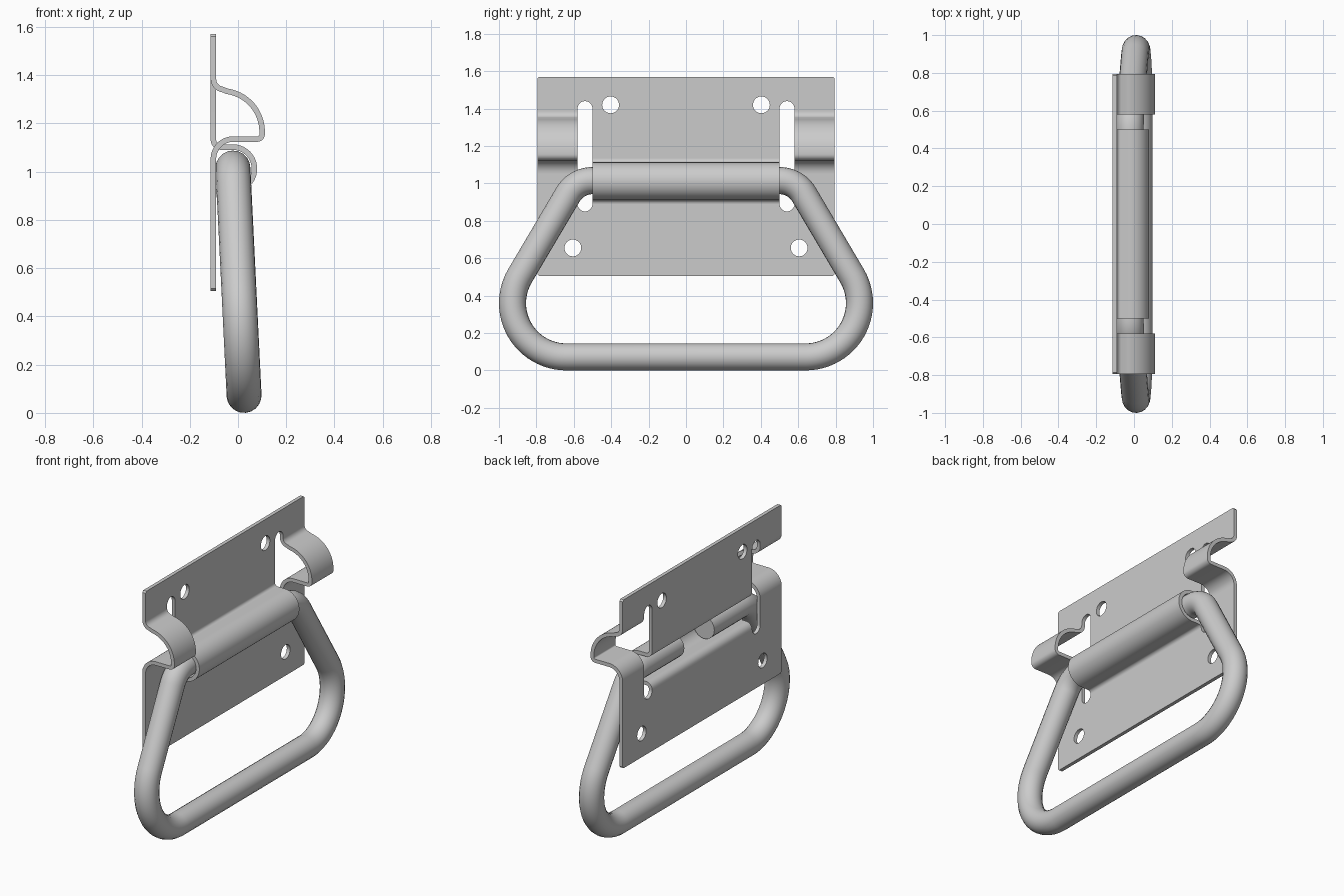
import bpy, bmesh
from math import cos, sin, radians, pi
from mathutils import Vector

if "Cube" in bpy.data.objects:
    bpy.data.objects.remove(bpy.data.objects["Cube"])

T = 0.0115          # half sheet thickness
PX = -0.102         # mid plane of the sheet


def arc(cx, cy, r, a0, a1, n):
    return [(cx + r * cos(radians(a0 + (a1 - a0) * i / n)),
             cy + r * sin(radians(a0 + (a1 - a0) * i / n))) for i in range(n + 1)]


def finish(ob, convert=False):
    bpy.ops.object.select_all(action='DESELECT')
    ob.select_set(True)
    bpy.context.view_layer.objects.active = ob
    if convert:
        bpy.ops.object.convert(target='MESH')
    bpy.ops.object.shade_smooth_by_angle(angle=radians(35))


def add_curve(name, dims):
    cu = bpy.data.curves.new(name, 'CURVE')
    cu.dimensions = dims
    ob = bpy.data.objects.new(name, cu)
    bpy.context.collection.objects.link(ob)
    return ob, cu


def add_spline(cu, pts, cyclic):
    sp = cu.splines.new('POLY')
    sp.points.add(len(pts) - 1)
    for p, co in zip(sp.points, pts):
        p.co = (*co, 1) if len(co) == 3 else (*co, 0, 1)
    sp.use_cyclic_u = cyclic


def flat_plate(name, half, hole_y, hole_z):
    """Mirrored (y, z) outline with one hole on each side, extruded along x."""
    ob, cu = add_curve(name, '2D')
    cu.fill_mode = 'BOTH'
    cu.extrude = T
    add_spline(cu, half + [(-y, z) for y, z in reversed(half)], True)
    for s in (-1, 1):
        add_spline(cu, arc(s * hole_y, hole_z, 0.045, 0, 360, 32)[:-1], True)
    ob.rotation_euler = (pi / 2, 0, pi / 2)
    ob.location.x = PX
    finish(ob, True)


def bent_strip(name, path, y0, y1):
    """Thicken an (x, z) path and extrude it from y0 to y1."""
    pts = [Vector(p) for p in path]
    left, right = [], []
    for i, p in enumerate(pts):
        d = (pts[min(i + 1, len(pts) - 1)] - pts[max(i - 1, 0)]).normalized()
        if i in (0, len(pts) - 1):
            d = Vector((0, -1))      # ends join the flat plate squarely
        n = Vector((-d.y, d.x)) * T
        left.append(p + n)
        right.append(p - n)
    loop = left + right[::-1]
    bm = bmesh.new()
    a = [bm.verts.new((v.x, y0, v.y)) for v in loop]
    b = [bm.verts.new((v.x, y1, v.y)) for v in loop]
    k, m = len(loop), len(pts)
    for i in range(k):
        bm.faces.new((a[i], a[(i + 1) % k], b[(i + 1) % k], b[i]))
    for i in range(m - 1):
        for v in (a, b):
            bm.faces.new((v[i], v[i + 1], v[k - 2 - i], v[k - 1 - i]))
    bmesh.ops.recalc_face_normals(bm, faces=bm.faces)
    me = bpy.data.meshes.new(name)
    bm.to_mesh(me)
    bm.free()
    ob = bpy.data.objects.new(name, me)
    bpy.context.collection.objects.link(ob)
    finish(ob)


# flat back plate, above and below the bent strips, with slot ends
flat_plate("upper_plate",
           [(0.5, 1.132)] + arc(0.54, 1.4, 0.04, 180, 0, 12)
           + [(0.58, 1.385), (0.795, 1.385), (0.795, 1.56), (0.785, 1.57)],
           0.403, 1.42)
flat_plate("lower_plate",
           [(0.785, 0.505), (0.795, 0.515), (0.795, 1.053), (0.58, 1.053)]
           + arc(0.54, 0.89, 0.04, 0, -180, 12),
           0.605, 0.655)

# centre strip curled around the handle bar
curl = (arc(PX + 0.03, 1.132, 0.03, 180, 270, 6)
        + arc(-0.022, 1.012, 0.09, 90, -90, 28)
        + arc(PX + 0.032, 0.89, 0.032, 90, 180, 6))
bent_strip("handle_sleeve", curl, -0.5, 0.5)

# bulged stop strips on both sides
bump = (arc(PX + 0.045, 1.385, 0.045, 180, 262, 8)
        + arc(-0.07, 1.165, 0.17, 82, 0, 18)
        + arc(0.08, 1.155, 0.02, 0, -90, 6)
        + arc(PX + 0.082, 1.053, 0.082, 90, 180, 12))
for side, y0, y1 in (("left", -0.795, -0.58), ("right", 0.58, 0.795)):
    bent_strip(side + "_stop", bump, y0, y1)

# round bar handle, its two ends meeting with a gap inside the sleeve
half = ([(0.15, 1.015), (0.32, 1.015)]
        + arc(0.5, 0.863, 0.152, 90, 30, 12)
        + arc(0.64, 0.36, 0.2875, 30, -90, 24))
full = half + [(-y, z) for y, z in reversed(half)]
handle, cu = add_curve("handle", '3D')
cu.bevel_depth = 0.0725
cu.bevel_resolution = 8
cu.use_fill_caps = True
add_spline(cu, [(-0.021 + (1.015 - z) * 0.049, y, z) for y, z in full], False)
finish(handle, True)
